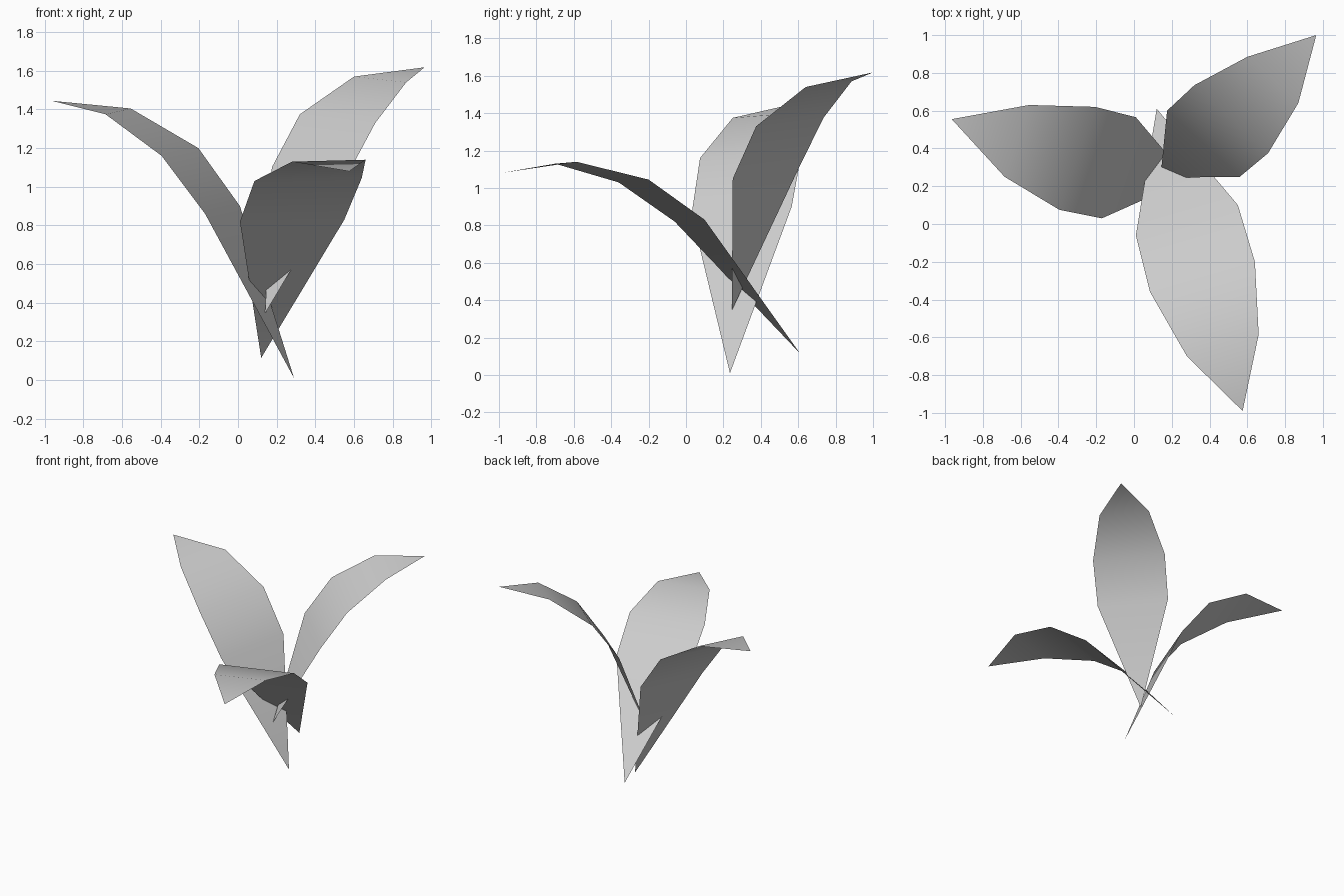
import bpy, bmesh

if "Cube" in bpy.data.objects:
    bpy.data.objects.remove(bpy.data.objects["Cube"])


def make_leaf(name, base, pairs, tip):
    """Thin leaf blade: pointed base, rows of left/right edge points, pointed tip."""
    bm = bmesh.new()
    root = bm.verts.new(base)
    rows = [(bm.verts.new(a), bm.verts.new(b)) for a, b in pairs]
    end = bm.verts.new(tip)
    bm.faces.new((root, rows[0][0], rows[0][1]))
    for (a, b), (c, d) in zip(rows, rows[1:]):
        bm.faces.new((a, c, d, b))
    bm.faces.new((rows[-1][0], end, rows[-1][1]))
    bmesh.ops.recalc_face_normals(bm, faces=bm.faces)
    bm.normal_update()
    # upper side of the blade faces up
    if sum(f.normal.z * f.calc_area() for f in bm.faces) < 0:
        bmesh.ops.reverse_faces(bm, faces=bm.faces)
    for f in bm.faces:
        f.smooth = True
    mesh = bpy.data.meshes.new(name)
    bm.to_mesh(mesh)
    bm.free()
    obj = bpy.data.objects.new(name, mesh)
    bpy.context.collection.objects.link(obj)
    return obj


# Leaf arching to the left
make_leaf("left_leaf", (0.29, 0.235, 0.01), [
    ((0.01, 0.565, 0.90), (-0.17, 0.03, 0.86)),
    ((-0.205, 0.62, 1.20), (-0.395, 0.075, 1.16)),
    ((-0.555, 0.63, 1.405), (-0.685, 0.25, 1.375)),
], (-0.965, 0.555, 1.445))

# Leaf rising to the back right
make_leaf("back_leaf", (0.14, 0.245, 0.345), [
    ((0.175, 0.60, 1.10), (0.56, 0.25, 1.05)),
    ((0.32, 0.735, 1.375), (0.71, 0.375, 1.33)),
    ((0.60, 0.885, 1.57), (0.87, 0.64, 1.54)),
], (0.965, 1.0, 1.618))

# Leaf drooping to the front
make_leaf("front_leaf", (0.12, 0.61, 0.115), [
    ((0.01, -0.06, 0.82), (0.55, 0.10, 0.83)),
    ((0.085, -0.36, 1.03), (0.64, -0.20, 1.045)),
    ((0.28, -0.70, 1.13), (0.66, -0.585, 1.14)),
], (0.575, -0.99, 1.08))
